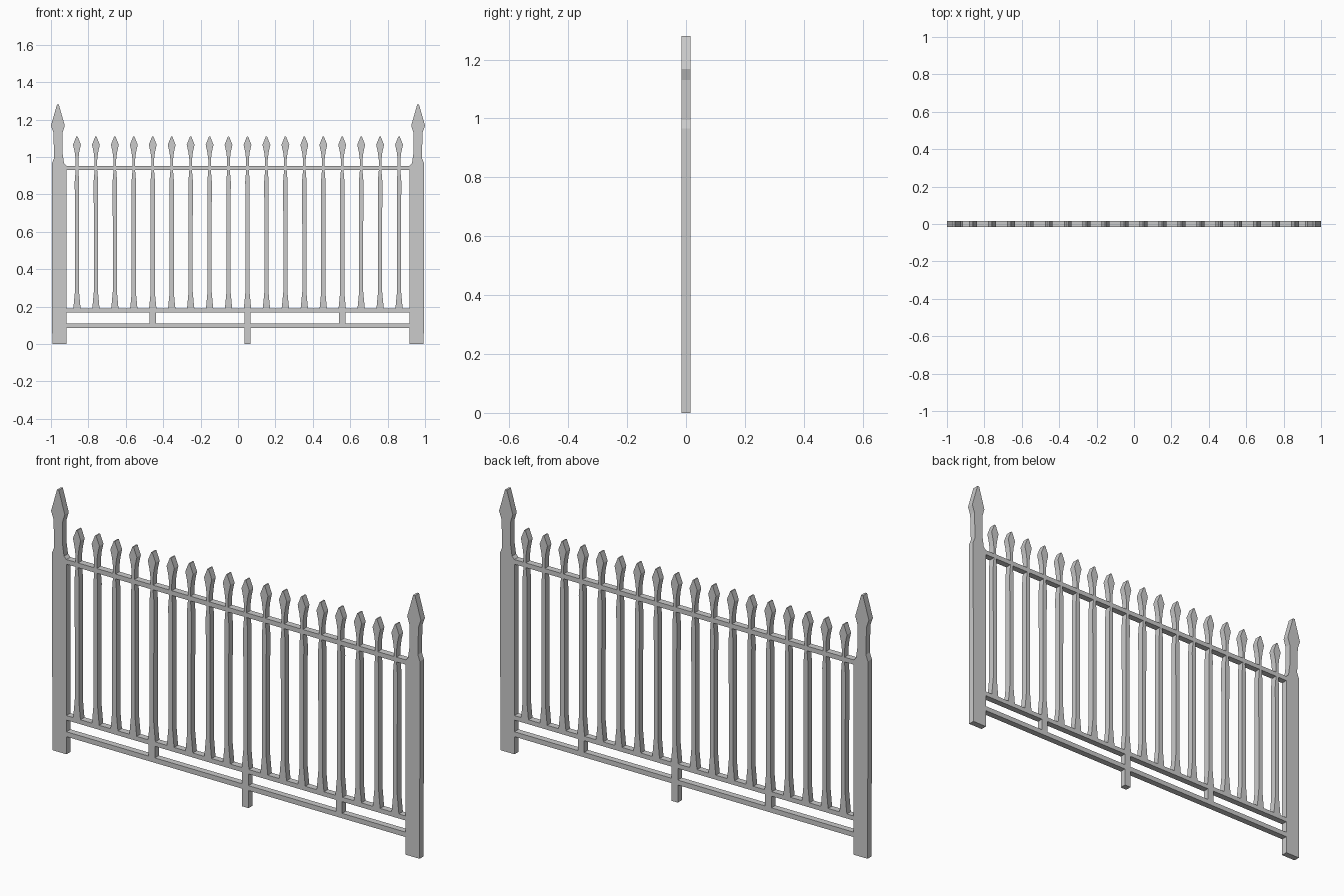
import bpy, bmesh

if "Cube" in bpy.data.objects:
    bpy.data.objects.remove(bpy.data.objects["Cube"])

D = 0.0155          # half thickness of the whole fence
PITCH = 0.1013      # picket spacing
FIRST = -0.861


def extrude(name, outline):
    """Flat plate from an (x, z) outline, centred on y = 0."""
    bm = bmesh.new()
    face = bm.faces.new([bm.verts.new((x, -D, z)) for x, z in outline])
    new = bmesh.ops.extrude_face_region(bm, geom=[face])["geom"]
    bmesh.ops.translate(bm, vec=(0, 2 * D, 0),
                        verts=[g for g in new if isinstance(g, bmesh.types.BMVert)])
    bmesh.ops.recalc_face_normals(bm, faces=bm.faces)
    mesh = bpy.data.meshes.new(name)
    bm.to_mesh(mesh)
    bm.free()
    ob = bpy.data.objects.new(name, mesh)
    bpy.context.collection.objects.link(ob)
    return ob


def bar(name, x0, x1, z0, z1):
    return extrude(name, [(x0, z0), (x1, z0), (x1, z1), (x0, z1)])


def symmetric(name, cx, profile):
    """Plate symmetric about cx from (half width, z) pairs."""
    right = [(cx + w, z) for w, z in profile]
    left = [(cx - w, z) for w, z in reversed(profile)]
    return extrude(name, right + left)


# End posts with spear heads, inner edge flaring into the top rail
post = [(0.917, 0), (0.993, 0), (0.995, 0.965), (0.983, 0.995), (0.987, 1.13),
        (1.0, 1.168), (0.968, 1.28), (0.958, 1.28), (0.926, 1.168),
        (0.938, 1.13), (0.938, 1.02), (0.930, 0.965), (0.917, 0.952)]
for side, label in ((-1, "left"), (1, "right")):
    extrude(label + "_post", [(side * x, z) for x, z in post])

# Horizontal rails
for name, z0, z1 in (("top_rail", 0.929, 0.952), ("middle_rail", 0.167, 0.189),
                     ("bottom_rail", 0.086, 0.110)):
    bar(name, -0.917, 0.917, z0, z1)

# Picket shafts below the top rail and spear heads above it
shaft = [(0.020, 0.189), (0.018, 0.205), (0.011, 0.28), (0.011, 0.62),
         (0.012, 0.87), (0.007, 0.929)]
head = [(0.007, 0.952), (0.007, 0.985), (0.012, 1.025), (0.021, 1.065), (0.003, 1.11)]
for i in range(18):
    x = FIRST + i * PITCH
    symmetric("picket_shaft", x, shaft)
    symmetric("picket_head", x, head)

# Short spacers between the lower rails, and the centre foot
for i in (4, 9, 14):
    x = FIRST + i * PITCH
    bar("spacer", x - 0.017, x + 0.017, 0.110, 0.167)
x = FIRST + 9 * PITCH
bar("centre_foot", x - 0.017, x + 0.017, 0, 0.086)
